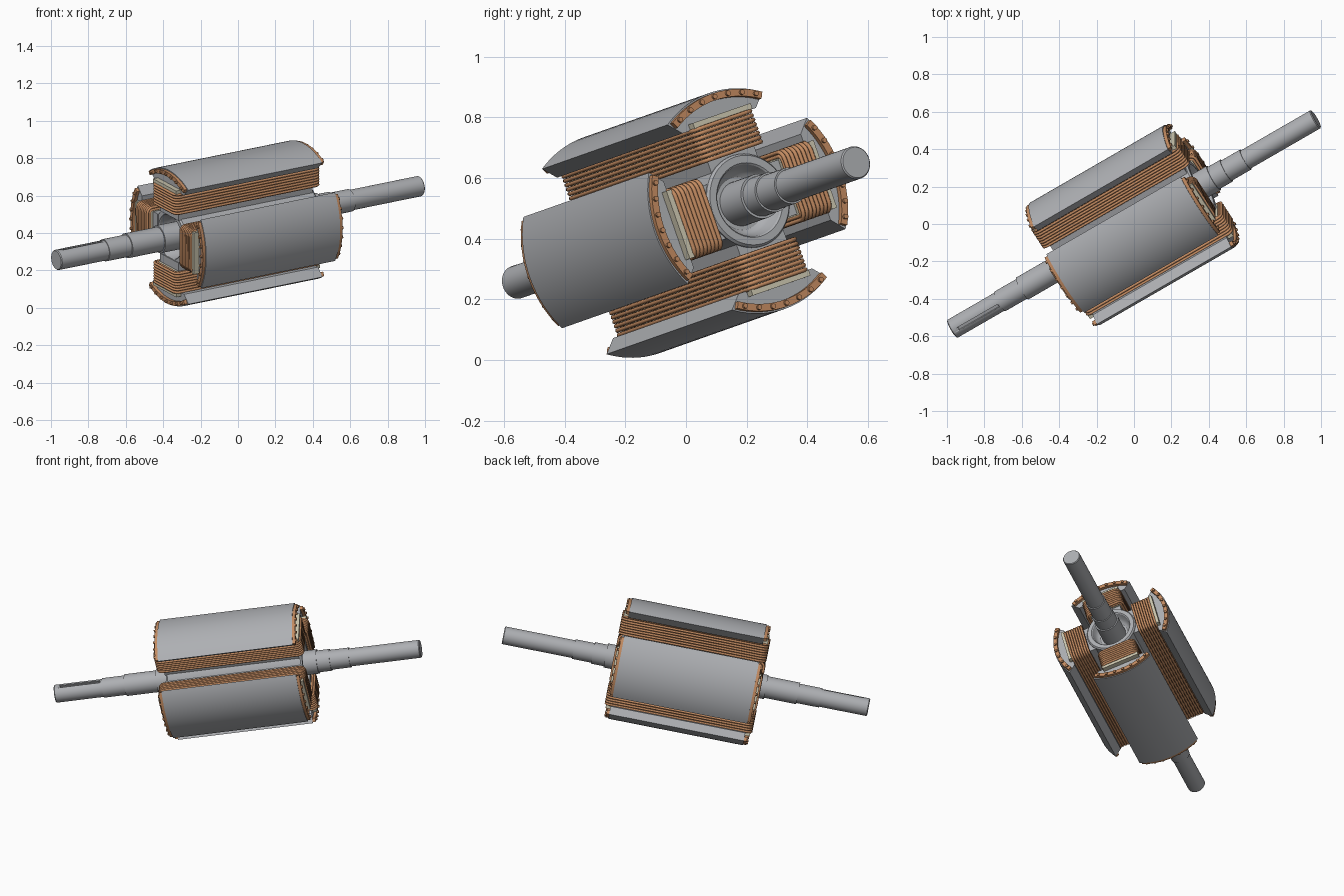
import bpy, bmesh
from math import sin, cos, radians, pi
from mathutils import Matrix, Vector

if "Cube" in bpy.data.objects:
    bpy.data.objects.remove(bpy.data.objects["Cube"])


def material(name, rgb, rough):
    m = bpy.data.materials.new(name)
    m.use_nodes = True
    m.diffuse_color = (*rgb, 1)
    b = m.node_tree.nodes["Principled BSDF"]
    b.inputs["Base Color"].default_value = (*rgb, 1)
    b.inputs["Roughness"].default_value = rough
    return m


STEEL = material("steel grey", (0.42, 0.43, 0.45), 0.5)
COPPER = material("copper", (0.55, 0.26, 0.12), 0.5)
CREAM = material("insulation cream", (0.62, 0.58, 0.44), 0.6)

# Rotor frame: local x is the shaft axis, tilted and turned in the world
FRAME = (Matrix.Translation((0, 0, 0.453)) @ Matrix.Rotation(radians(30), 4, 'Z')
         @ Matrix.Rotation(radians(-10), 4, 'Y'))
ROLL = 16.5
SHOE_R = 0.377
SHOE_HALF = 0.42


def finish(bm, name, mat, matrix):
    bmesh.ops.recalc_face_normals(bm, faces=bm.faces)
    me = bpy.data.meshes.new(name)
    bm.to_mesh(me)
    bm.free()
    me.transform(matrix)
    me.materials.append(mat)
    ob = bpy.data.objects.new(name, me)
    bpy.context.collection.objects.link(ob)
    bpy.ops.object.select_all(action='DESELECT')
    ob.select_set(True)
    bpy.context.view_layer.objects.active = ob
    bpy.ops.object.shade_smooth_by_angle(angle=radians(30))
    return ob


def lathe(name, profile, mat, matrix, steps=48):
    """Revolve (x, radius) points, both ends on the axis, round the x axis."""
    bm = bmesh.new()
    vs = [bm.verts.new((x, 0, r)) for x, r in profile]
    edges = [bm.edges.new(p) for p in zip(vs, vs[1:])]
    bmesh.ops.spin(bm, geom=vs + edges, cent=(0, 0, 0), axis=(1, 0, 0),
                   angle=2 * pi, steps=steps)
    bmesh.ops.remove_doubles(bm, verts=bm.verts, dist=1e-5)
    return finish(bm, name, mat, matrix)


def prism(bm, outline, x0, x1):
    """Extrude a (y, z) outline along x."""
    face = bm.faces.new([bm.verts.new((x0, y, z)) for y, z in outline])
    new = bmesh.ops.extrude_face_region(bm, geom=[face])["geom"]
    bmesh.ops.translate(bm, vec=(x1 - x0, 0, 0),
                        verts=[g for g in new if isinstance(g, bmesh.types.BMVert)])


def box(bm, size, centre):
    bmesh.ops.create_cube(bm, size=1, matrix=Matrix.Translation(centre)
                          @ Matrix.Diagonal((*size, 1)))


def arc(radius, half, n):
    return [(radius * sin(radians(half * (2 * i / n - 1))),
             radius * cos(radians(half * (2 * i / n - 1)))) for i in range(n + 1)]


def rounded_loop(hx, hy, r, n=5):
    pts = []
    for k, (sx, sy) in enumerate([(1, 1), (-1, 1), (-1, -1), (1, -1)]):
        for i in range(n + 1):
            a = (k + i / n) * pi / 2
            pts.append((sx * (hx - r) + r * cos(a), sy * (hy - r) + r * sin(a)))
    return pts


# Stepped shaft with chamfered ends
shaft = lathe("shaft", [(-1.14, 0), (-1.14, 0.051), (-1.135, 0.055), (-0.84, 0.055),
                        (-0.84, 0.060), (-0.70, 0.060), (-0.70, 0.067), (-0.5, 0.067),
                        (-0.5, 0.075), (0.5, 0.075), (0.5, 0.067), (0.58, 0.067),
                        (0.58, 0.061), (0.70, 0.061), (0.70, 0.055), (1.135, 0.055),
                        (1.14, 0.051), (1.14, 0)], STEEL, FRAME)

# Keyway cut in the drive end
bm = bmesh.new()
prism_pts = [(-0.009, 0.043), (0.009, 0.043), (0.009, 0.08), (-0.009, 0.08)]
prism(bm, prism_pts, -1.1, -0.85)
key = finish(bm, "keyway_cutter", STEEL,
             FRAME @ Matrix.Rotation(radians(ROLL), 4, 'X'))
key.hide_render = True
key.hide_set(True)
cut = shaft.modifiers.new("keyway", 'BOOLEAN')
cut.object = key
cut.operation = 'DIFFERENCE'
cut.solver = 'EXACT'

# Hub with dished ends
half_hub = [(0.36, 0), (0.36, 0.088), (0.368, 0.1), (0.385, 0.111), (0.42, 0.12),
            (0.425, 0.125), (0.425, 0.15), (0.415, 0.157)]
lathe("hub", [(-x, r) for x, r in half_hub] + half_hub[::-1], STEEL, FRAME)

for k, side in enumerate(["top", "right", "bottom", "left"]):
    M = (FRAME @ Matrix.Translation((-0.01, 0, 0))
         @ Matrix.Rotation(radians(ROLL + 90 * k), 4, 'X'))

    # Pole shoe with tapered tips, and the pole core beneath it
    bm = bmesh.new()
    prism(bm, arc(SHOE_R, 31, 20) + [(0.15, 0.28), (-0.15, 0.28)],
          -SHOE_HALF, SHOE_HALF)
    finish(bm, side + "_pole_shoe", STEEL, M)
    bm = bmesh.new()
    box(bm, (2 * SHOE_HALF, 0.19, 0.17), (0, 0, 0.205))
    finish(bm, side + "_pole_core", STEEL, M)

    # Insulating frame between coil and shoe, and liner round the core
    bm = bmesh.new()
    box(bm, (0.9, 0.236, 0.02), (0, 0, 0.291))
    box(bm, (0.865, 0.205, 0.125), (0, 0, 0.228))
    finish(bm, side + "_insulation", CREAM, M)

    # Field coil: stacked turns in two layers
    cu = bpy.data.curves.new(side + "_coil", 'CURVE')
    cu.dimensions = '3D'
    cu.bevel_depth = 0.0076
    cu.bevel_resolution = 1
    for level in range(8):
        for inset in (0, 0.014):
            pts = rounded_loop(0.453 - inset, 0.118 - inset, 0.03 - inset)
            sp = cu.splines.new('POLY')
            sp.points.add(len(pts) - 1)
            for p, (x, y) in zip(sp.points, pts):
                p.co = (*(M @ Vector((x, y, 0.17 + 0.0152 * level))), 1)
            sp.use_cyclic_u = True
    cu.materials.append(COPPER)
    coil = bpy.data.objects.new(side + "_coil", cu)
    bpy.context.collection.objects.link(coil)
    bpy.ops.object.select_all(action='DESELECT')
    coil.select_set(True)
    bpy.context.view_layer.objects.active = coil
    bpy.ops.object.convert(target='MESH')

    # Damper end segments with protruding bar ends
    bm = bmesh.new()
    for s in (-1, 1):
        prism(bm, arc(0.372, 29.5, 16) + arc(0.348, 29.5, 16)[::-1],
              s * SHOE_HALF, s * (SHOE_HALF + 0.018))
        for i in range(7):
            a = radians(-25.5 + 8.5 * i)
            bmesh.ops.create_cone(
                bm, cap_ends=True, segments=12, radius1=0.0085, radius2=0.0085, depth=0.03,
                matrix=Matrix.Translation((s * (SHOE_HALF + 0.012), 0.36 * sin(a), 0.36 * cos(a)))
                @ Matrix.Rotation(pi / 2, 4, 'Y'))
    finish(bm, side + "_damper_ends", COPPER, M)
